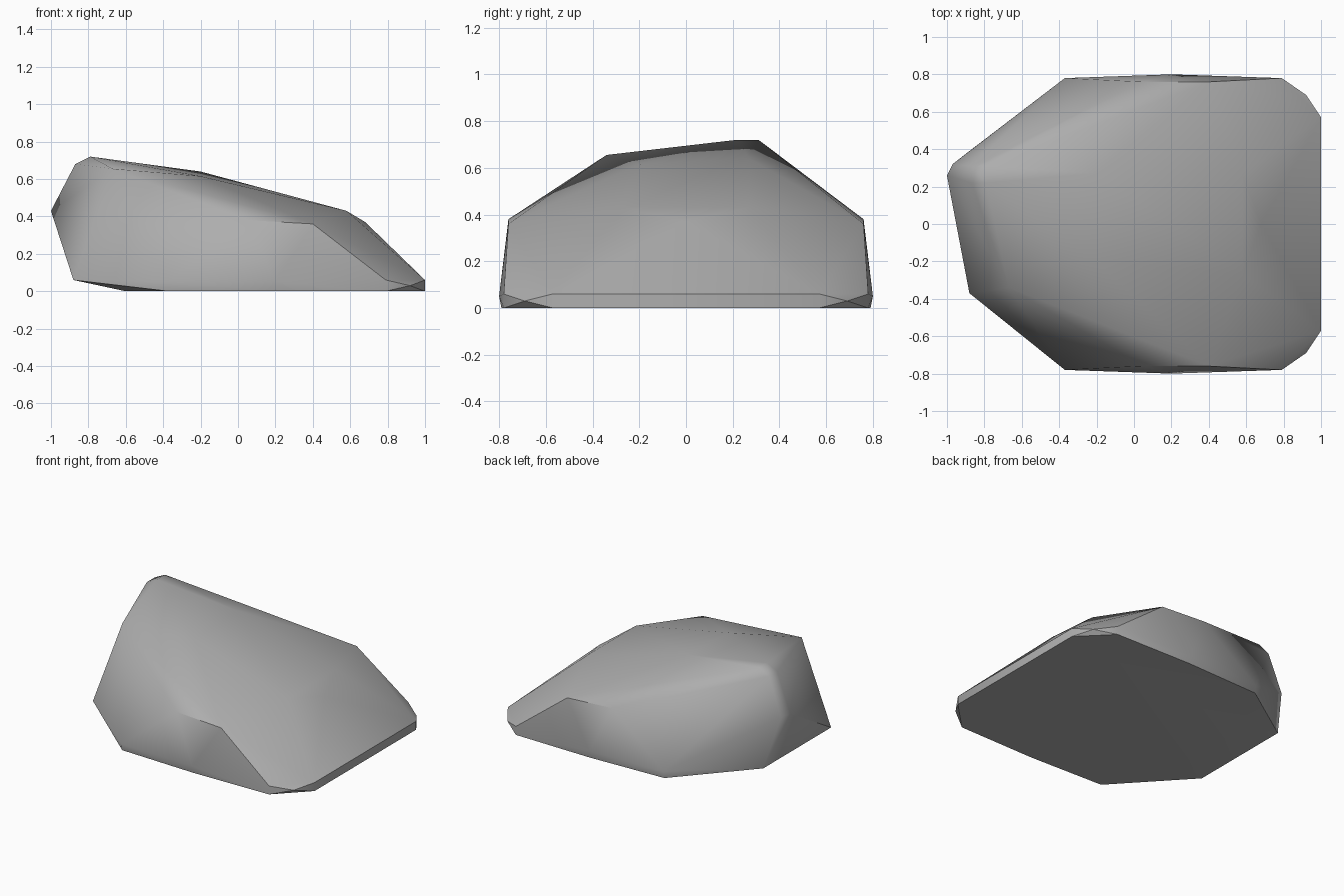
import bpy, bmesh, math

cube = bpy.data.objects.get("Cube")
if cube:
    bpy.data.objects.remove(cube, do_unlink=True)

stone = bpy.data.materials.new("stone_grey")
stone.use_nodes = True
colour = (0.42, 0.42, 0.42, 1)
stone.diffuse_color = colour
stone.node_tree.nodes["Principled BSDF"].inputs["Base Color"].default_value = colour

# corners shared by the front and back halves (mirrored in y)
paired = [
    (1, .57, 0), (1, .57, .06), (.92, .69, .03), (.79, .78, 0), (.79, .78, .06),
    (.2, .79, 0), (.2, .8, .05), (-.37, .77, 0), (-.37, .78, .05),
    (.05, .76, .38), (.4, .76, .36), (.58, .27, .43), (-.6, .35, 0),
]
# corners of the uneven tall end and crest
single = [
    (-.88, -.37, .06), (-.88, .39, .06), (-1, .26, .43), (-.97, .32, .42),
    (-.67, -.34, .655), (-.87, .22, .68), (-.87, .31, .68), (-.79, .22, .72),
    (-.79, .31, .72), (-.2, .27, .64), (-.2, -.2, .615), (.68, 0, .37),
]

# boulder: the hull around the corner points
bm = bmesh.new()
for x, y, z in paired:
    for side in (-1, 1):
        bm.verts.new((x, side * y, z))
for corner in single:
    bm.verts.new(corner)
hull = bmesh.ops.convex_hull(bm, input=bm.verts[:])
loose = [v for v in bm.verts if not v.link_faces]
bmesh.ops.delete(bm, geom=loose, context="VERTS")
bmesh.ops.recalc_face_normals(bm, faces=bm.faces[:])

mesh = bpy.data.meshes.new("boulder")
bm.to_mesh(mesh)
bm.free()
mesh.materials.append(stone)
boulder = bpy.data.objects.new("boulder", mesh)
bpy.context.collection.objects.link(boulder)

# soft shading that keeps the hard ridges
bpy.context.view_layer.objects.active = boulder
boulder.select_set(True)
bpy.ops.object.shade_smooth_by_angle(angle=math.radians(40))
